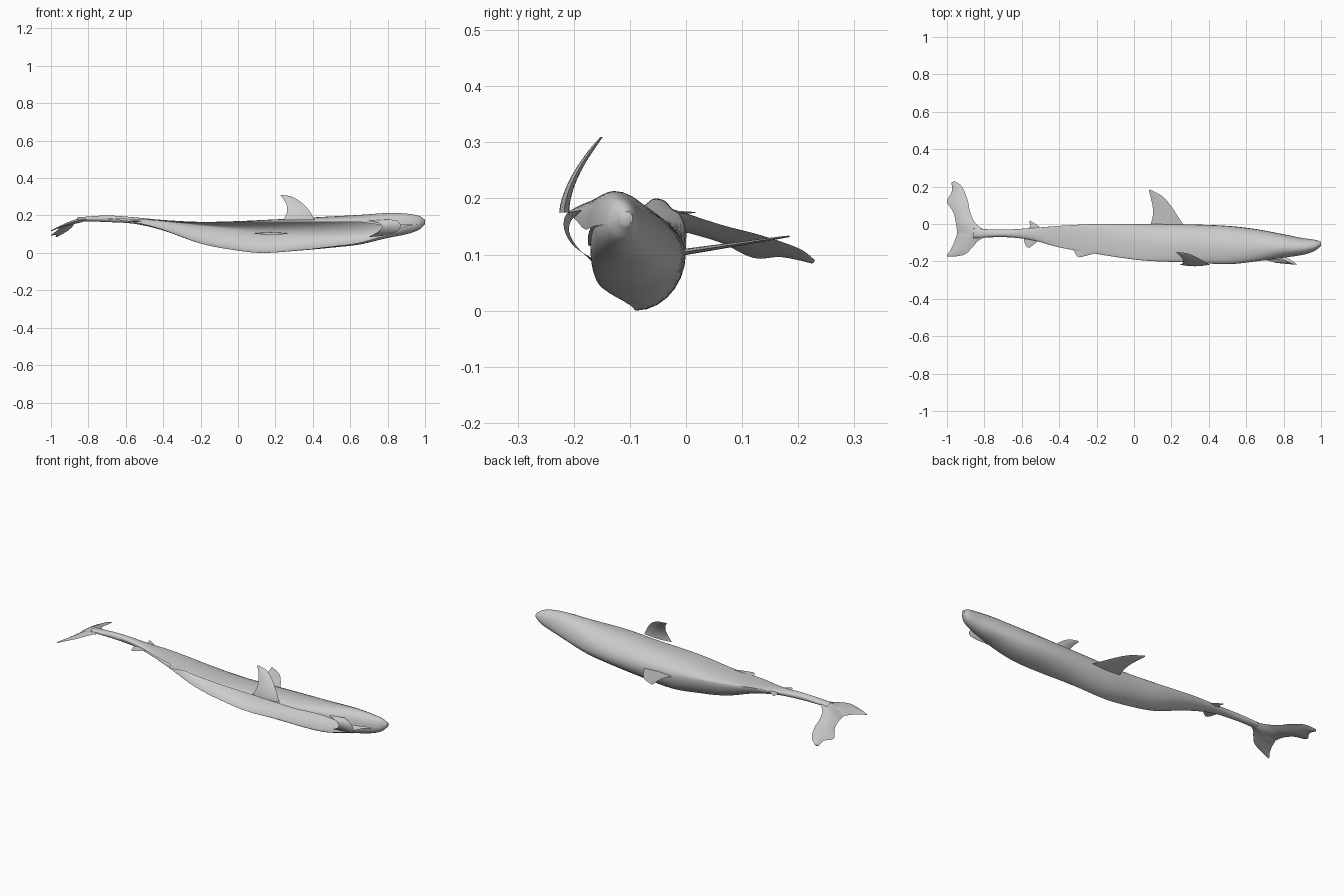
import bpy, math
from mathutils import Vector

cube = bpy.data.objects.get("Cube")
if cube:
    bpy.data.objects.remove(cube, do_unlink=True)

grey = bpy.data.materials.new("light_grey")
grey.use_nodes = True
grey.diffuse_color = (0.6, 0.6, 0.6, 1)
grey.node_tree.nodes["Principled BSDF"].inputs["Base Color"].default_value = (0.6, 0.6, 0.6, 1)


def smooth_rows(rows, keys, steps):
    """Resample rows of numbers with a smooth curve through every key."""
    n = len(rows)

    def slope(i):
        a, b = max(i - 1, 0), min(i + 1, n - 1)
        return [(q - p) / (keys[b] - keys[a]) for p, q in zip(rows[a], rows[b])]

    out = []
    for i in range(n - 1):
        h, m0, m1 = keys[i + 1] - keys[i], slope(i), slope(i + 1)
        for s in range(steps + (i == n - 2)):
            t = s / steps
            a, b = 2*t**3 - 3*t*t + 1, t**3 - 2*t*t + t
            c, d = 3*t*t - 2*t**3, t**3 - t*t
            out.append([a*p + b*h*u + c*q + d*h*v
                        for p, q, u, v in zip(rows[i], rows[i + 1], m0, m1)])
    return out


def loft(name, rings, closed=False, cap_start=False, cap_end=False):
    """Skin a list of equal-length point rows."""
    n = len(rings[0])
    verts = [p for r in rings for p in r]
    faces = []
    for i in range(len(rings) - 1):
        for j in range(n if closed else n - 1):
            k = (j + 1) % n
            faces.append((i*n + j, i*n + k, (i + 1)*n + k, (i + 1)*n + j))
    if cap_start:
        faces.append(tuple(range(n))[::-1])
    if cap_end:
        faces.append(tuple((len(rings) - 1)*n + j for j in range(n)))
    mesh = bpy.data.meshes.new(name)
    mesh.from_pydata(verts, [], faces)
    mesh.materials.append(grey)
    obj = bpy.data.objects.new(name, mesh)
    bpy.context.collection.objects.link(obj)
    bpy.ops.object.select_all(action='DESELECT')
    obj.select_set(True)
    bpy.context.view_layer.objects.active = obj
    bpy.ops.object.shade_smooth_by_angle(angle=math.radians(50))
    return obj


# Body stations: x, y_min, y_max, top, upper edge z, crease z, bottom, lower edge y, lower edge z
stations = [
    (-.86, -.075, -.025, .19, .18, .18, .17, -.075, .18),
    (-.70, -.07, -.03, .2, .183, .183, .165, -.07, .183),
    (-.55, -.085, -.022, .19, .178, .178, .155, -.075, .165),
    (-.40, -.125, -.01, .176, .172, .17, .12, -.085, .125),
    (-.20, -.16, 0, .166, .16, .145, .05, -.09, .05),
    (0, -.19, 0, .17, .163, .12, .012, -.09, .012),
    (.13, -.2, 0, .176, .165, .105, 0, -.09, 0),
    (.30, -.205, -.002, .184, .165, .1, .01, -.1, .012),
    (.50, -.215, -.01, .195, .165, .1, .028, -.14, .035),
    (.65, -.2, -.027, .203, .165, .105, .045, -.16, .055),
    (.80, -.18, -.055, .213, .145, .12, .08, -.17, .1),
    (.90, -.165, -.075, .21, .15, .14, .1, -.165, .145),
    (.97, -.142, -.085, .197, .155, .155, .125, -.142, .155),
    (1.0, -.115, -.095, .177, .165, .165, .153, -.115, .165)]


def body_section(s):
    """C-shaped section, open along the belly and closed at snout and tail root."""
    x, y0, y1, top, edge, crease, bot, ylow, zlow = s
    yt = y1 - .58*(y1 - y0)
    yb = max(y1 - .5*(y1 - y0), ylow)
    pts, n = [], 7
    q = [math.pi/2*i/n for i in range(n + 1)]
    for a in reversed(q):      # belly-side rim up to the flank
        pts.append((x, yt + (y0 - yt)*math.sin(a), edge + (top - edge)*math.cos(a)))
    for a in q[1:]:            # flank round to the back
        pts.append((x, yt + (y1 - yt)*math.sin(a), crease + (top - crease)*math.cos(a)))
    for a in q[1:]:            # back round to the lower flank
        pts.append((x, yb + (y1 - yb)*math.cos(a), crease + (bot - crease)*math.sin(a)))
    for a in q[1:]:            # lower flank to its open rim
        pts.append((x, yb + (ylow - yb)*math.sin(a), zlow + (bot - zlow)*math.cos(a)))
    return pts


loft("body_shell", [body_section(s) for s in smooth_rows(stations, [s[0] for s in stations], 6)],
     cap_end=True)


def fin(name, lead, trail, place, normal, thick=.008):
    """Lens-section fin between a leading and a trailing edge, root to tip."""
    keys = list(range(len(lead)))
    rows = smooth_rows([a + b for a, b in zip(lead, trail)], keys, 4)
    rings, cols = [], 8
    for i, (ax, ay, bx, by) in enumerate(rows):
        t = thick*(1 - .75*i/(len(rows) - 1))
        ring = []
        for k in range(2*cols):
            f = k/cols if k <= cols else 2 - k/cols
            side = math.sin(math.pi*k/cols)
            p = Vector(place(ax + (bx - ax)*f, ay + (by - ay)*f))
            ring.append(tuple(p + Vector(normal)*t*side))
        rings.append(ring)
    return loft(name, rings, True, True, True)


# Tail fin, two drooping lobes
def tail_place(x, y):
    d = max(0, -.76 - x)
    return x, y, .188 - .1*d - .8*d*d - .2*max(0, y)


fin("tail_upper_lobe",
    [(-.76, -.05), (-.84, -.005), (-.875, .06), (-.89, .13), (-.92, .2), (-.96, .23)],
    [(-.945, -.055), (-.95, -.01), (-.965, .06), (-1, .12), (-.975, .17), (-.975, .222)],
    tail_place, (0, 0, 1), .012)
fin("tail_lower_lobe",
    [(-.76, -.05), (-.83, -.088), (-.86, -.12), (-.9, -.16), (-.95, -.173), (-1, -.175)],
    [(-.945, -.055), (-.95, -.065), (-.957, -.085), (-.967, -.11), (-.982, -.14), (-1, -.165)],
    tail_place, (0, 0, 1), .012)

# Dorsal fins, lying flat toward the back
fin("dorsal_fin",
    [(.27, -.015), (.235, .04), (.195, .1), (.15, .15), (.085, .185)],
    [(.085, -.015), (.1, .04), (.1, .09), (.09, .14), (.08, .18)],
    lambda x, y: (x, y, .105 + .15*y), (0, 0, 1), .006)
fin("second_dorsal_fin",
    [(-.49, -.025), (-.52, -.005), (-.555, .018)],
    [(-.57, -.03), (-.555, -.01), (-.56, .012)],
    lambda x, y: (x, y, .175), (0, 0, 1), .004)

# Pectoral fin, rising from the upper rim and curling over
fin("pectoral_fin",
    [(.41, .175), (.385, .22), (.345, .265), (.29, .3), (.235, .31)],
    [(.24, .175), (.26, .21), (.262, .25), (.245, .285), (.225, .307)],
    lambda x, z: (x, -.217 + .067*(max(0, z - .175)/.135)**1.7, z), (0, 1, 0), .009)

# Small belly fins near the tail
fin("pelvic_fin",
    [(-.18, -.145), (-.23, -.163), (-.29, -.178)],
    [(-.33, -.13), (-.315, -.155), (-.305, -.172)],
    lambda x, y: (x, y, .163), (0, 0, 1), .004)
fin("anal_fin",
    [(-.51, -.085), (-.53, -.105), (-.56, -.127)],
    [(-.59, -.07), (-.585, -.1), (-.575, -.123)],
    lambda x, y: (x, y, .17), (0, 0, 1), .004)

# Lower jaw, an open curved band below the snout
rim = [(.79, -.185, .18), (.85, -.213, .172), (.87, -.217, .145), (.85, -.2, .115), (.79, -.165, .092)]
back = [(.7, -.192, .172), (.75, -.205, .16), (.77, -.208, .14), (.75, -.195, .115), (.7, -.165, .085)]
loft("lower_jaw", [smooth_rows(r, list(range(5)), 4) for r in (rim, back)])
